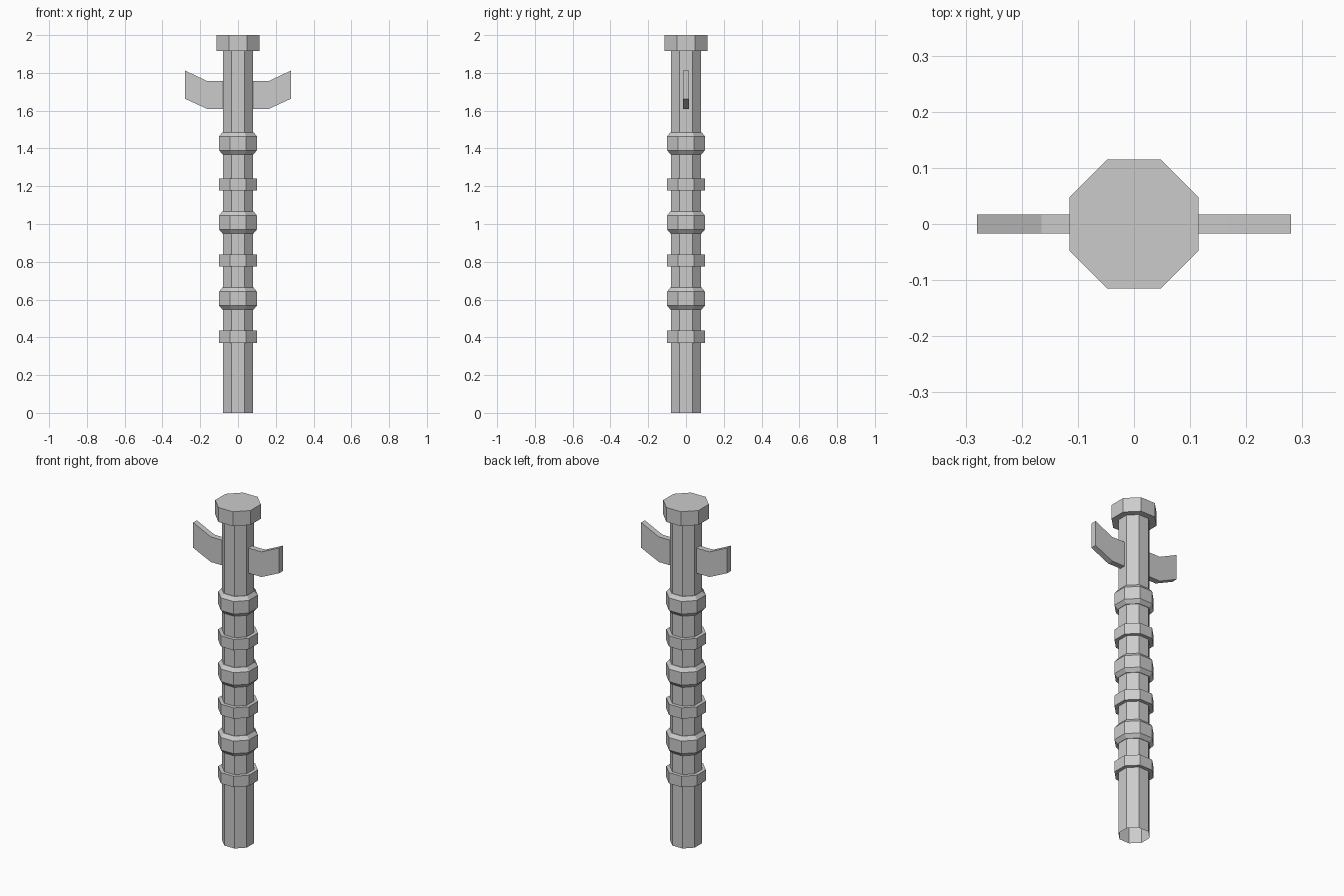
import bpy
import math

cube = bpy.data.objects.get("Cube")
if cube:
    bpy.data.objects.remove(cube, do_unlink=True)

# Single flat grey
grey = bpy.data.materials.new("plain grey")
grey.use_nodes = True
colour = (0.6, 0.6, 0.6, 1.0)
grey.diffuse_color = colour
grey.node_tree.nodes["Principled BSDF"].inputs["Base Color"].default_value = colour

SIDES = 8
SHAFT = 0.08


def add_mesh(name, verts, faces):
    mesh = bpy.data.meshes.new(name)
    mesh.from_pydata(verts, [], faces)
    mesh.materials.append(grey)
    obj = bpy.data.objects.new(name, mesh)
    bpy.context.collection.objects.link(obj)
    return obj


def octagon_stack(name, profile, cap_bottom=True, cap_top=True):
    """Stack octagons with flat sides on the axes; profile is (apothem, z)."""
    verts, faces = [], []
    for apothem, z in profile:
        radius = apothem / math.cos(math.pi / SIDES)
        for i in range(SIDES):
            a = (i + 0.5) * math.tau / SIDES
            verts.append((radius * math.cos(a), radius * math.sin(a), z))
    for level in range(len(profile) - 1):
        low = level * SIDES
        for i in range(SIDES):
            j = (i + 1) % SIDES
            faces.append((low + i, low + j, low + SIDES + j, low + SIDES + i))
    if cap_bottom:
        faces.append(tuple(reversed(range(SIDES))))
    if cap_top:
        top = len(verts) - SIDES
        faces.append(tuple(range(top, top + SIDES)))
    return add_mesh(name, verts, faces)


# Hollow shaft, open at the foot, and the wide head
octagon_stack("shaft", [(SHAFT, 0), (SHAFT, 1.95)], cap_bottom=False)
octagon_stack("head", [(0.115, 1.915), (0.115, 2)])

# Alternating plain and chamfered grip rings
for n, z in enumerate((0.403, 0.806, 1.209)):
    octagon_stack(f"plain_ring_{n + 1}", [(0.1, z - 0.032), (0.1, z + 0.032)])
for n, z in enumerate((0.605, 1.008, 1.427)):
    octagon_stack(f"chamfered_ring_{n + 1}",
                  [(0.083, z - 0.058), (0.1, z - 0.037),
                   (0.1, z + 0.037), (0.083, z + 0.058)])

# Bent side prongs, extruded from a side outline
outline = [(0.06, 1.61), (0.165, 1.61), (0.28, 1.663),
           (0.28, 1.812), (0.165, 1.758), (0.06, 1.758)]
count = len(outline)
for name, side in (("left_prong", 1), ("right_prong", -1)):
    verts = [(side * x, y * side, z) for y in (-0.017, 0.017) for x, z in outline]
    faces = [(0, 1, 4, 5), (1, 2, 3, 4), (11, 10, 7, 6), (10, 9, 8, 7)]
    for i in range(count):
        j = (i + 1) % count
        faces.append((j, i, i + count, j + count))
    add_mesh(name, verts, faces)
